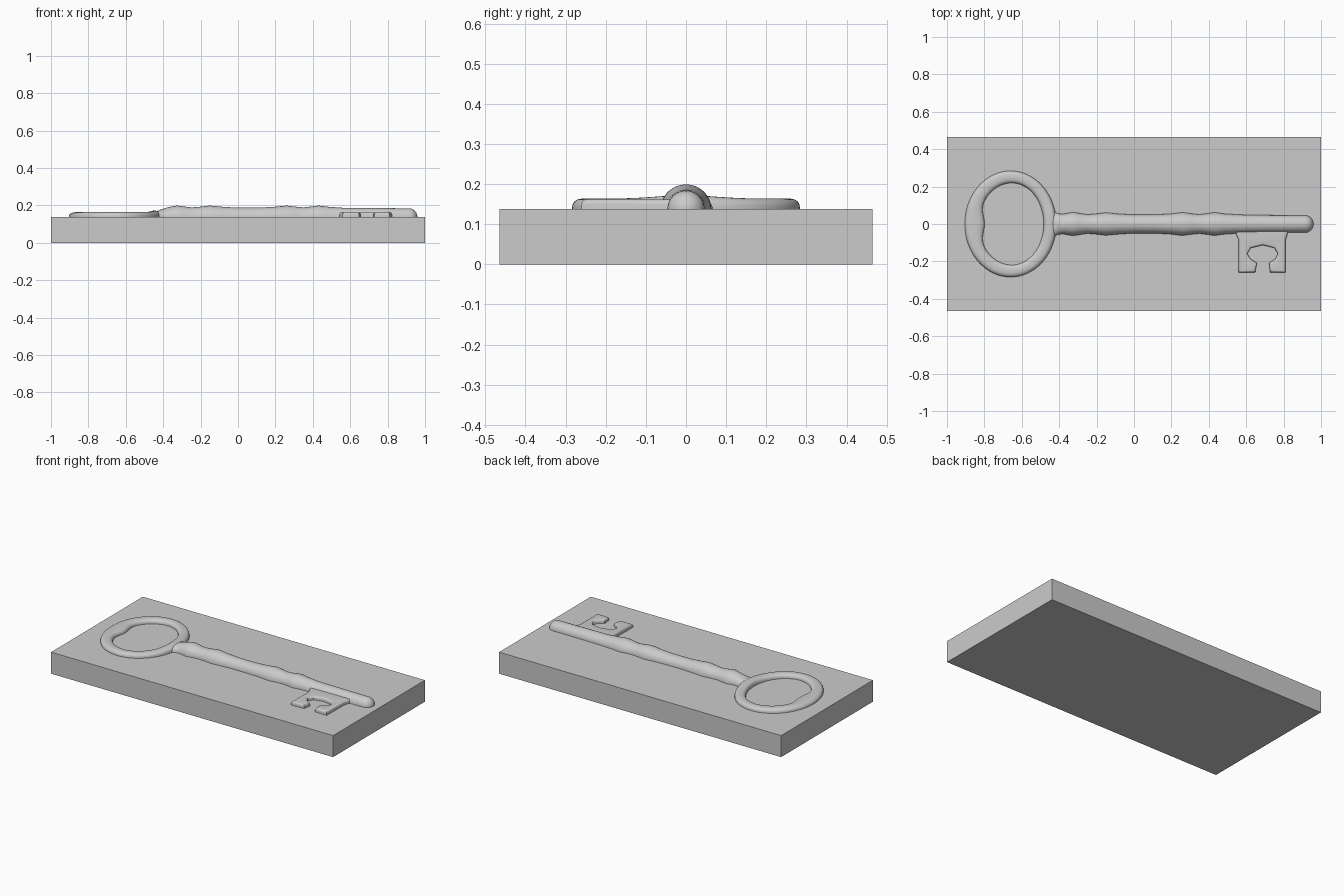
import bpy, bmesh
from math import sin, cos, pi, exp

if "Cube" in bpy.data.objects:
    bpy.data.objects.remove(bpy.data.objects["Cube"])

TOP = 0.138      # upper face of the slab
SINK = 0.008     # how far the key is embedded


def make_object(name, bm, smooth=True):
    bmesh.ops.recalc_face_normals(bm, faces=bm.faces)
    mesh = bpy.data.meshes.new(name)
    bm.to_mesh(mesh)
    bm.free()
    obj = bpy.data.objects.new(name, mesh)
    bpy.context.collection.objects.link(obj)
    bpy.ops.object.select_all(action='DESELECT')
    obj.select_set(True)
    bpy.context.view_layer.objects.active = obj
    if smooth:
        bpy.ops.object.shade_smooth_by_angle(angle=0.7)
    return obj


def loft(bm, rings, closed):
    """Join cross-sections (closed loops of points) with quads."""
    vs = [[bm.verts.new(p) for p in r] for r in rings]
    n, m = len(vs), len(vs[0])
    for i in range(n if closed else n - 1):
        a, b = vs[i], vs[(i + 1) % n]
        for j in range(m):
            k = (j + 1) % m
            bm.faces.new((a[j], a[k], b[k], b[j]))
    if not closed:
        bm.faces.new(vs[0])
        bm.faces.new(vs[-1])


def arch(steps, power=1.0):
    """Half-round section: (-1..1 across, 0..1 high), plus a sunk base."""
    pts = []
    for i in range(steps + 1):
        t = pi - pi * i / steps
        c, s = cos(t), max(sin(t), 0)
        pts.append((abs(c) ** power * (1 if c > 0 else -1), s ** power))
    return pts


# slab
bm = bmesh.new()
bmesh.ops.create_cube(bm, size=1)
for v in bm.verts:
    v.co = (v.co.x * 2, v.co.y * 0.93, (v.co.z + 0.5) * TOP)
make_object("slab", bm, smooth=False)

# bow: oval ring, thicker at the far end
bm = bmesh.new()
rings = []
for i in range(72):
    a = 2 * pi * i / 72
    d = (a - pi) / 0.35
    dip = exp(-d * d)
    ox, oy = -0.66 + 0.245 * cos(a), 0.284 * sin(a)
    rx = 0.17 if cos(a) > 0 else 0.178
    ix, iy = -0.653 + (rx - 0.032 * dip) * cos(a), 0.219 * sin(a)
    h = 0.026 + 0.008 * max(cos(a), 0) ** 12
    sec = [(ix, iy, TOP - SINK)]
    for u, w in arch(12, 0.75):
        f = (u + 1) / 2
        sec.append((ix + (ox - ix) * f, iy + (oy - iy) * f, TOP + h * w))
    sec.append((ox, oy, TOP - SINK))
    rings.append(sec)
loft(bm, rings, True)
make_object("bow", bm)

# shaft: half-round bar following (x, half width, height) stations
stations = [
    (-0.475, 0.100, 0.020), (-0.450, 0.092, 0.026), (-0.430, 0.072, 0.033),
    (-0.410, 0.057, 0.041), (-0.380, 0.053, 0.050), (-0.350, 0.059, 0.057),
    (-0.325, 0.063, 0.061), (-0.295, 0.058, 0.057), (-0.250, 0.051, 0.051),
    (-0.210, 0.054, 0.054), (-0.150, 0.061, 0.061), (-0.090, 0.055, 0.055),
    (-0.010, 0.050, 0.050), (0.110, 0.050, 0.050), (0.190, 0.054, 0.054),
    (0.260, 0.062, 0.061), (0.310, 0.055, 0.055), (0.350, 0.051, 0.051),
    (0.390, 0.056, 0.056), (0.430, 0.062, 0.061), (0.480, 0.055, 0.055),
    (0.560, 0.050, 0.049), (0.700, 0.047, 0.048), (0.915, 0.046, 0.046)]
for k in range(1, 7):
    t = k * pi / 12
    r = max(0.046 * cos(t), 0.003)
    stations.append((0.915 + 0.044 * sin(t), r, r))
bm = bmesh.new()
rings = []
for x, w, h in stations:
    sec = [(x, -w, TOP - SINK)]
    sec += [(x, u * w, TOP + v * h) for u, v in arch(20)]
    sec.append((x, w, TOP - SINK))
    rings.append(sec)
loft(bm, rings, False)
make_object("shaft", bm)

# bit: flat notched plate with rounded edges
outline = [
    (0.535, -0.020), (0.545, -0.055), (0.560, -0.085), (0.559, -0.260),
    (0.648, -0.258), (0.657, -0.208), (0.622, -0.186), (0.606, -0.158),
    (0.625, -0.128), (0.688, -0.113), (0.750, -0.128), (0.769, -0.158),
    (0.756, -0.186), (0.722, -0.208), (0.728, -0.258), (0.811, -0.260),
    (0.811, -0.085), (0.820, -0.055), (0.830, -0.020)]
bm = bmesh.new()
face = bm.faces.new([bm.verts.new((x, y, TOP - SINK)) for x, y in outline])
ext = bmesh.ops.extrude_face_region(bm, geom=[face])
top = [v for v in ext["geom"] if isinstance(v, bmesh.types.BMVert)]
bmesh.ops.translate(bm, verts=top, vec=(0, 0, SINK + 0.024))
edges = [e for e in bm.edges if all(v in top for v in e.verts)]
bmesh.ops.bevel(bm, geom=edges, offset=0.012, segments=4, profile=0.5,
                affect='EDGES')
make_object("bit", bm)
